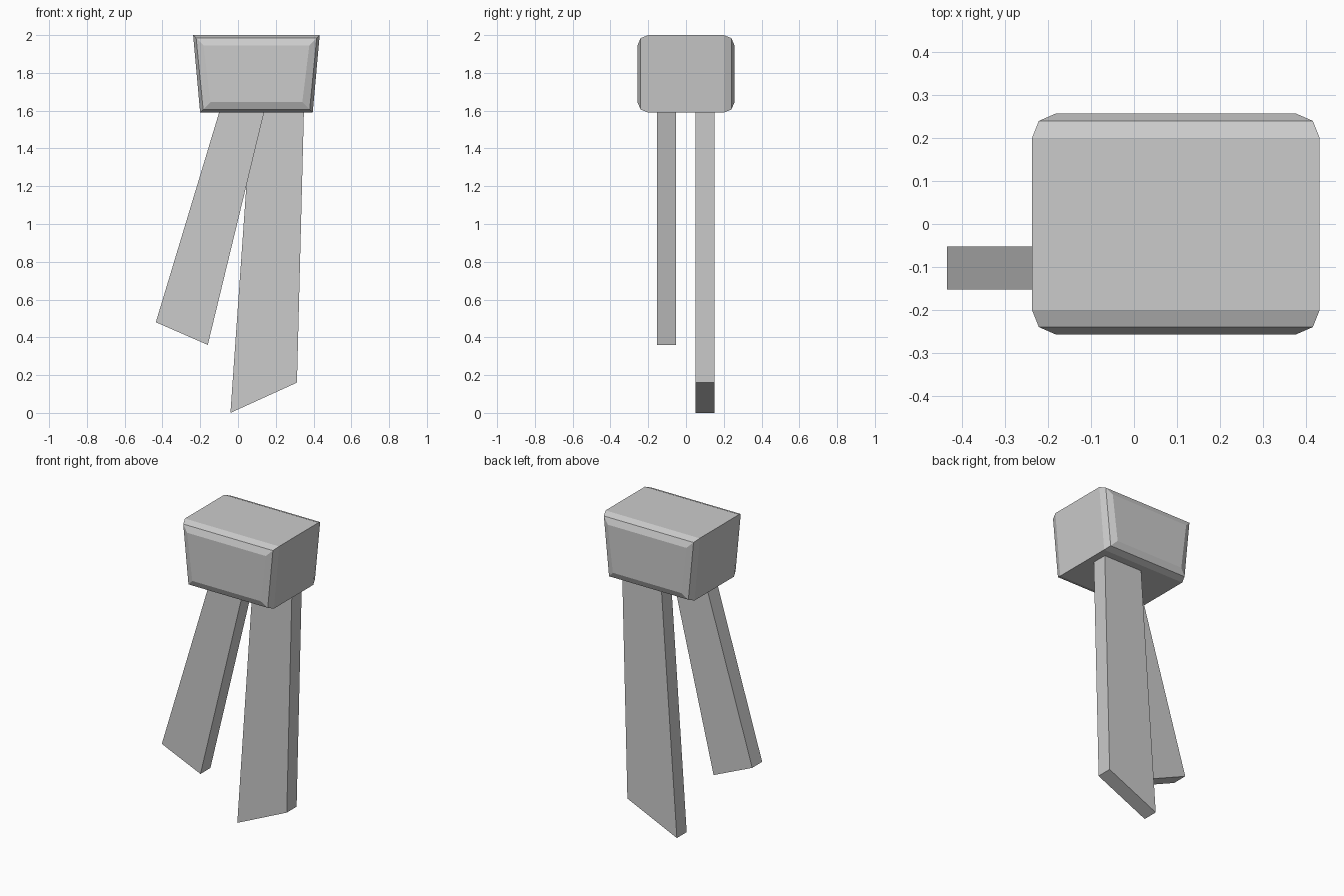
import bpy
import bmesh

cube = bpy.data.objects.get("Cube")
if cube:
    bpy.data.objects.remove(cube, do_unlink=True)

# Single plain grey
grey = bpy.data.materials.new("plain_grey")
grey.use_nodes = True
colour = (0.6, 0.6, 0.6, 1.0)
grey.diffuse_color = colour
grey.node_tree.nodes["Principled BSDF"].inputs["Base Color"].default_value = colour


def loft(name, rings):
    """Skin a closed solid through matching rings of (x, y, z) points."""
    bm = bmesh.new()
    loops = [[bm.verts.new(p) for p in ring] for ring in rings]
    for a, b in zip(loops, loops[1:]):
        for i in range(len(a)):
            j = (i + 1) % len(a)
            bm.faces.new((a[i], a[j], b[j], b[i]))
    bm.faces.new(loops[0])
    bm.faces.new(loops[-1])
    bmesh.ops.recalc_face_normals(bm, faces=bm.faces)
    mesh = bpy.data.meshes.new(name)
    bm.to_mesh(mesh)
    bm.free()
    mesh.materials.append(grey)
    obj = bpy.data.objects.new(name, mesh)
    bpy.context.collection.objects.link(obj)
    return obj


def head_ring(y, inset):
    """Trapezoid section of the head, wider at the top."""
    cx, top, bottom = 0.0975, 2.0 - inset, 1.59 + inset
    wide, narrow = 0.335 - inset, 0.298 - inset
    return [(cx - narrow, y, bottom), (cx + narrow, y, bottom),
            (cx + wide, y, top), (cx - wide, y, top)]


def slab(name, outline, y0, y1):
    """Flat leg cut from an outline in the x-z plane."""
    return loft(name, [[(x, y, z) for x, z in outline] for y in (y0, y1)])


# Head: block with stepped chamfers on its front and back
steps = [(0.257, 0.055), (0.24, 0.016), (0.2, 0.0)]
loft("head", [head_ring(-y, i) for y, i in steps]
     + [head_ring(y, i) for y, i in reversed(steps)])

# Legs: slanted slabs running up into the head
slab("right_leg", [(-0.435, 0.48), (-0.16, 0.36), (0.15, 1.64), (-0.085, 1.64)],
     -0.153, -0.052)
slab("left_leg", [(-0.04, 0.0), (0.312, 0.16), (0.35, 1.64), (0.075, 1.64)],
     0.05, 0.15)
